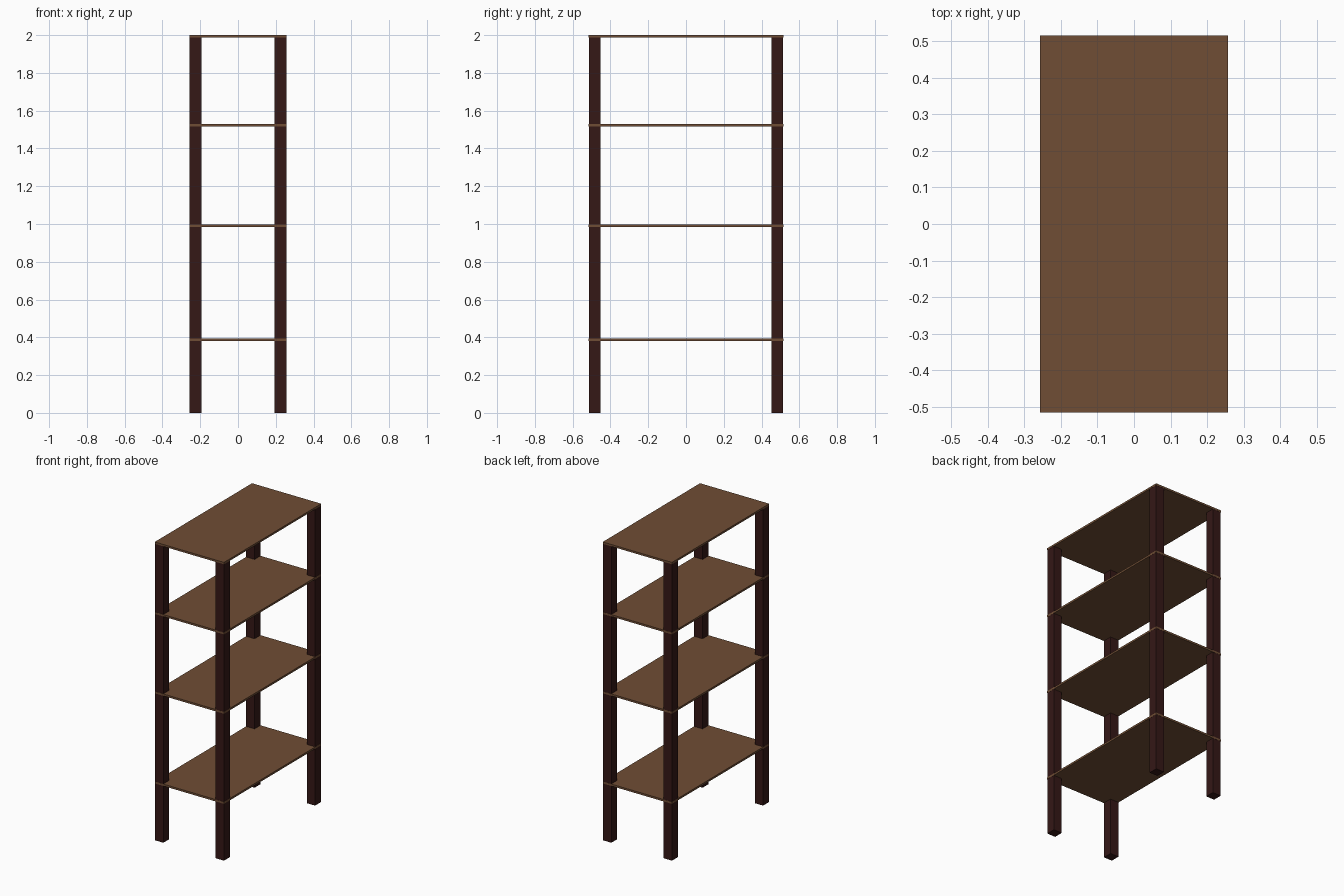
import bpy

if "Cube" in bpy.data.objects:
    bpy.data.objects.remove(bpy.data.objects["Cube"])

W, D, H = 0.513, 1.03, 2.0      # overall size
POST, THICK = 0.062, 0.013      # post side, shelf thickness


def material(name, color):
    m = bpy.data.materials.new(name)
    m.diffuse_color = color
    m.use_nodes = True
    m.node_tree.nodes["Principled BSDF"].inputs["Base Color"].default_value = m.diffuse_color
    return m


def box(name, size, center, mat):
    bpy.ops.mesh.primitive_cube_add(size=1, location=center)
    ob = bpy.context.object
    ob.name = name
    ob.scale = size
    bpy.ops.object.transform_apply(location=False, rotation=False, scale=True)
    ob.data.materials.append(mat)
    return ob


dark = material("dark_wood", (0.035, 0.009, 0.008, 1))
brown = material("brown_wood", (0.16, 0.075, 0.035, 1))

# Four corner posts, a hair inside the shelf edges
post_h = H - THICK
for sx, side in ((-1, "left"), (1, "right")):
    for sy, end in ((-1, "front"), (1, "back")):
        x = sx * (W / 2 - POST / 2 - 0.001)
        y = sy * (D / 2 - POST / 2 - 0.001)
        box(f"{end}_{side}_post", (POST, POST, post_h), (x, y, post_h / 2), dark)

# Shelves, given by the height of their top face
for name, top in (("bottom", 0.394), ("lower", 0.998), ("upper", 1.53), ("top", H)):
    box(f"{name}_shelf", (W, D, THICK), (0, 0, top - THICK / 2), brown)
